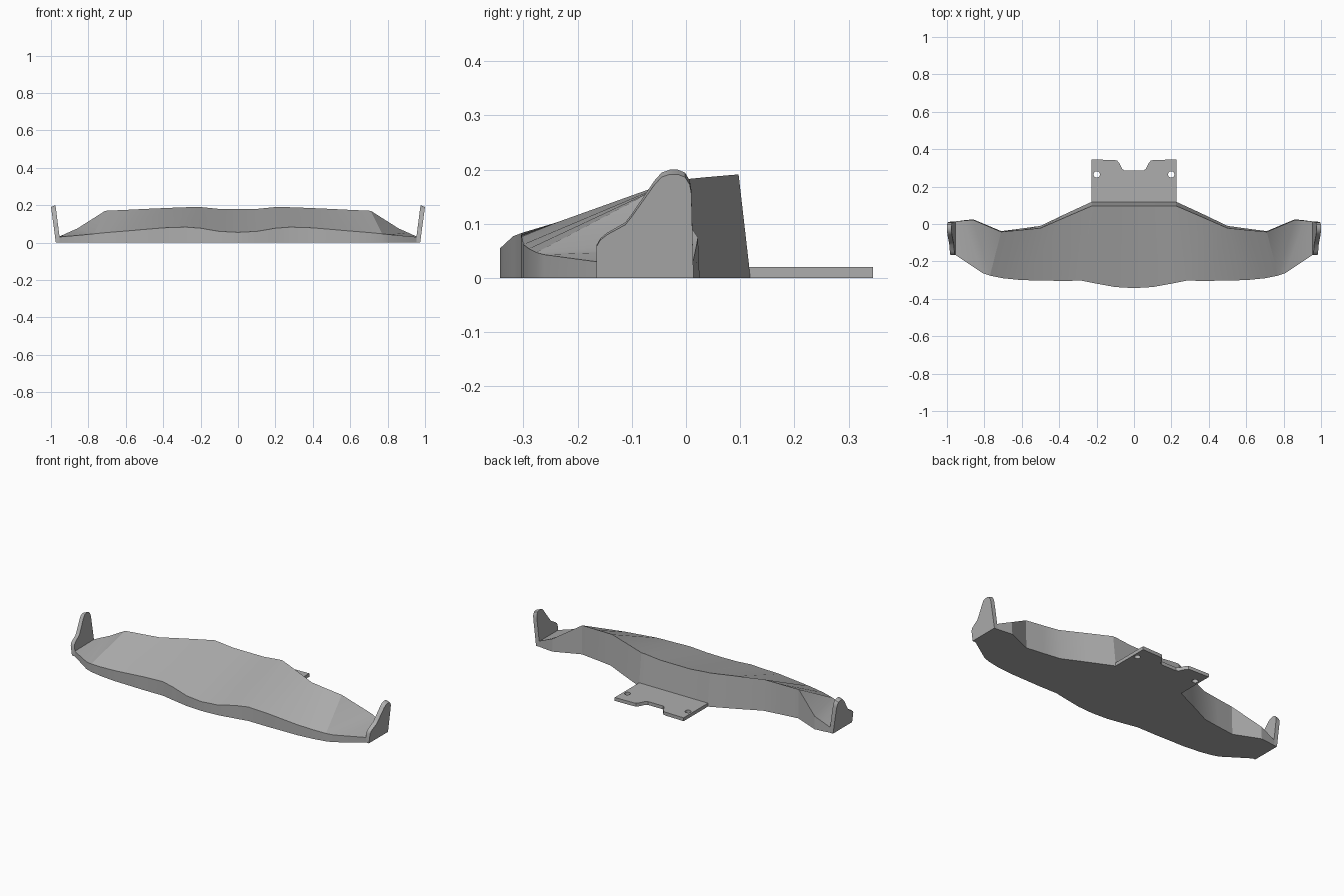
import bpy
import bmesh
from math import cos, sin, tau, radians

default = bpy.data.objects.get("Cube")
if default:
    bpy.data.objects.remove(default, do_unlink=True)

# Single grey material
grey = bpy.data.materials.new("plain_grey")
grey.use_nodes = True
colour = (0.42, 0.42, 0.42, 1)
grey.diffuse_color = colour
grey.node_tree.nodes["Principled BSDF"].inputs["Base Color"].default_value = colour


def add_object(name, mesh, smooth_angle):
    mesh.materials.clear()
    mesh.materials.append(grey)
    obj = bpy.data.objects.new(name, mesh)
    bpy.context.collection.objects.link(obj)
    bpy.ops.object.select_all(action="DESELECT")
    obj.select_set(True)
    bpy.context.view_layer.objects.active = obj
    bpy.ops.object.shade_smooth_by_angle(angle=radians(smooth_angle))
    return obj


def loft(name, rings, smooth_angle):
    """Skin closed rings of points and cap both ends."""
    bm = bmesh.new()
    loops = [[bm.verts.new(p) for p in ring] for ring in rings]
    count = len(loops[0])
    for a, b in zip(loops, loops[1:]):
        for i in range(count):
            j = (i + 1) % count
            bm.faces.new((a[i], a[j], b[j], b[i]))
    bm.faces.new(loops[0])
    bm.faces.new(loops[-1])
    bmesh.ops.remove_doubles(bm, verts=bm.verts, dist=0.0005)
    bmesh.ops.recalc_face_normals(bm, faces=bm.faces)
    mesh = bpy.data.meshes.new(name)
    bm.to_mesh(mesh)
    bm.free()
    return add_object(name, mesh, smooth_angle)


# Wedge body: front lip point, ridge point, and how far the rear wall flares at its foot
stations = [
    ((0, -.343, .055), (0, .097, .18), .022),
    ((.1, -.337, .06), (.1, .097, .18), .022),
    ((.2, -.319, .077), (.2, .097, .19), .022),
    ((.28, -.303, .083), (.225, .097, .191), .022),
    ((.4, -.304, .079), (.36, .039, .186), .018),
    ((.6, -.3, .062), (.5, -.022, .18), .012),
    ((.7, -.29, .054), (.6, -.032, .175), .008),
    ((.77, -.276, .047), (.71, -.042, .17), .004),
    ((.77, -.276, .047), (.86, .022, .075), .003),
    ((.81, -.262, .043), (.91, .018, .053), .002),
    ((.955, -.165, .03), (.96, .013, .03), 0),
]


def section(station, side):
    (fx, fy, fz), (rx, ry, rz), flare = station
    return [(side * fx, fy, 0), (side * fx, fy, fz),
            (side * rx, ry, rz), (side * rx, ry + flare, 0)]


rings = [section(s, -1) for s in reversed(stations[1:])]
rings += [section(s, 1) for s in stations]
loft("wing_body", rings, 22)

# Leaning end plates with a rounded fin outline (y, z)
fin = [(-.165, 0), (-.165, .058), (-.158, .07), (-.145, .08), (-.112, .098),
       (-.1, .113), (-.058, .172), (-.045, .186), (-.03, .191), (-.015, .191),
       (-.002, .186), (.007, .172), (.01, .155), (.014, 0)]
for label, side in (("left", 1), ("right", -1)):
    outer = [(side * (.974 + .135 * z), y, z) for y, z in fin]
    inner = [(side * (.95 + .135 * z), y, z * 1.045) for y, z in fin]
    loft(label + "_end_plate", [outer, inner], 30)

# Rear mounting tab with a notch and two bolt holes
half = [(.05, .285), (.064, .295), (.078, .325), (.09, .339), (.105, .342),
        (.226, .345), (.226, .1)]
outline = half + [(-x, y) for x, y in reversed(half)]
holes = [[(side * .199 + .017 * cos(tau * k / 24), .265 + .017 * sin(tau * k / 24))
          for k in range(24)] for side in (-1, 1)]
curve = bpy.data.curves.new("tab_outline", "CURVE")
curve.dimensions = "2D"
curve.fill_mode = "BOTH"
curve.extrude = 0.01
for points in [outline] + holes:
    spline = curve.splines.new("POLY")
    spline.points.add(len(points) - 1)
    for point, (x, y) in zip(spline.points, points):
        point.co = (x, y, 0, 1)
    spline.use_cyclic_u = True
helper = bpy.data.objects.new("tab_outline", curve)
bpy.context.collection.objects.link(helper)
bpy.context.view_layer.update()
evaluated = helper.evaluated_get(bpy.context.evaluated_depsgraph_get())
tab_mesh = bpy.data.meshes.new_from_object(evaluated)
bpy.data.objects.remove(helper, do_unlink=True)
tab = add_object("mounting_tab", tab_mesh, 30)
tab.location.z = 0.01
